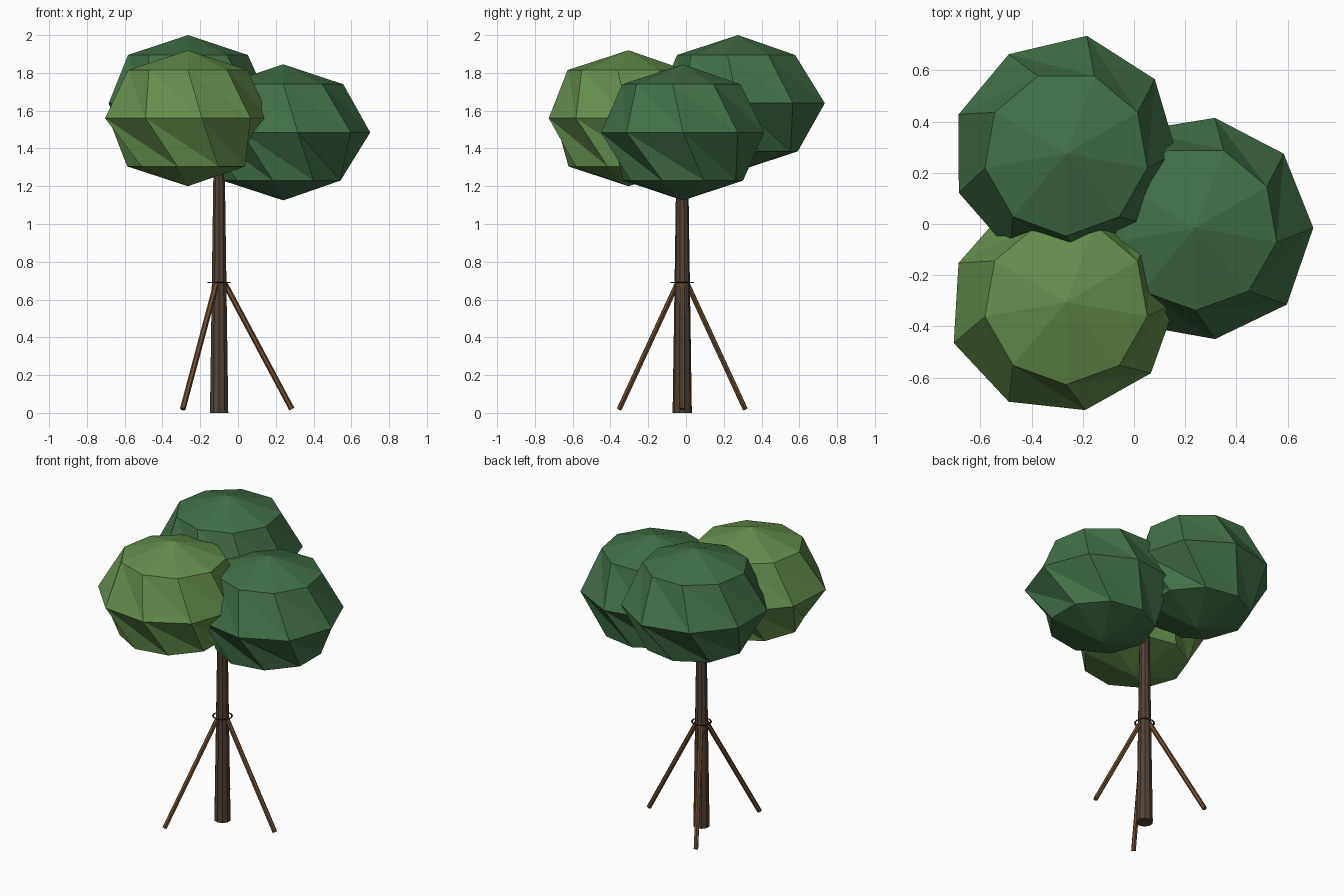
import bpy, bmesh
from math import cos, sin, radians, pi
from mathutils import Vector

if "Cube" in bpy.data.objects:
    bpy.data.objects.remove(bpy.data.objects["Cube"])


def material(name, rgb):
    m = bpy.data.materials.new(name)
    m.diffuse_color = (*rgb, 1)
    m.use_nodes = True
    m.node_tree.nodes["Principled BSDF"].inputs["Base Color"].default_value = m.diffuse_color
    return m


DARK = material("dark_leaf", (0.055, 0.16, 0.065))
LIGHT = material("light_leaf", (0.13, 0.27, 0.075))
BARK = material("bark", (0.085, 0.055, 0.037))
WOOD = material("stake_wood", (0.16, 0.075, 0.03))
TIE = material("tie", (0.02, 0.02, 0.02))
AXIS = Vector((-0.1, -0.02, 0))


def finish(obj, name, mat):
    obj.name = name
    obj.data.materials.append(mat)
    return obj


def foliage(name, centre, equator, mat):
    """Nine-sided, four-band leaf ball with slightly twisted rings."""
    bm = bmesh.new()
    c = Vector(centre)
    specs = [(0.255, [0.322] * 9, -10), (0, equator, 0), (-0.255, [0.322] * 9, 20)]
    rings = []
    for z, radii, turn in specs:
        rings.append([bm.verts.new(c + Vector((r * cos(radians(40 * i + turn)),
                                              r * sin(radians(40 * i + turn)), z)))
                      for i, r in enumerate(radii)])
    top = bm.verts.new(c + Vector((0, 0, 0.36)))
    bottom = bm.verts.new(c - Vector((0, 0, 0.36)))
    for i in range(9):
        j = (i + 1) % 9
        bm.faces.new((top, rings[0][i], rings[0][j]))
        bm.faces.new((bottom, rings[2][j], rings[2][i]))
        for a, b in zip(rings, rings[1:]):
            bm.faces.new((a[i], b[i], b[j]))
            bm.faces.new((a[i], b[j], a[j]))
    bmesh.ops.recalc_face_normals(bm, faces=bm.faces[:])
    mesh = bpy.data.meshes.new(name)
    bm.to_mesh(mesh)
    bm.free()
    obj = bpy.data.objects.new(name, mesh)
    bpy.context.collection.objects.link(obj)
    finish(obj, name, mat)


def rod(name, a, b, r1, r2, sides, mat):
    d = b - a
    bpy.ops.mesh.primitive_cone_add(vertices=sides, radius1=r1, radius2=r2,
                                    depth=d.length, location=(a + b) / 2,
                                    rotation=d.to_track_quat('Z', 'Y').to_euler())
    finish(bpy.context.object, name, mat)


# Leaf balls: centre and equator radii
foliage("right_foliage", (0.24, -0.015, 1.485),
        [.46, .45, .436, .44, .44, .44, .44, .441, .466], DARK)
foliage("back_foliage", (-0.265, 0.275, 1.64),
        [.432, .452, .467, .448, .447, .446, .44, .44, .44], DARK)
foliage("front_foliage", (-0.265, -0.305, 1.56),
        [.43, .44, .44, .44, .447, .467, .449, .428, .432], LIGHT)

# Tapered trunk
rod("trunk", AXIS, AXIS + Vector((0, 0, 1.4)), 0.051, 0.03, 10, BARK)

# Three support stakes
for k in range(3):
    d = Vector((cos(k * 2 * pi / 3), sin(k * 2 * pi / 3), 0))
    rod(f"stake_{k + 1}", AXIS + d * 0.385 + Vector((0, 0, 0.02)),
        AXIS + d * 0.03 + Vector((0, 0, 0.685)), 0.015, 0.015, 6, WOOD)

# Thin tie around the trunk
bpy.ops.mesh.primitive_torus_add(major_segments=12, minor_segments=4, major_radius=0.058,
                                 minor_radius=0.006, location=AXIS + Vector((0, 0, 0.69)))
finish(bpy.context.object, "tie_ring", TIE).scale.z = 0.5
